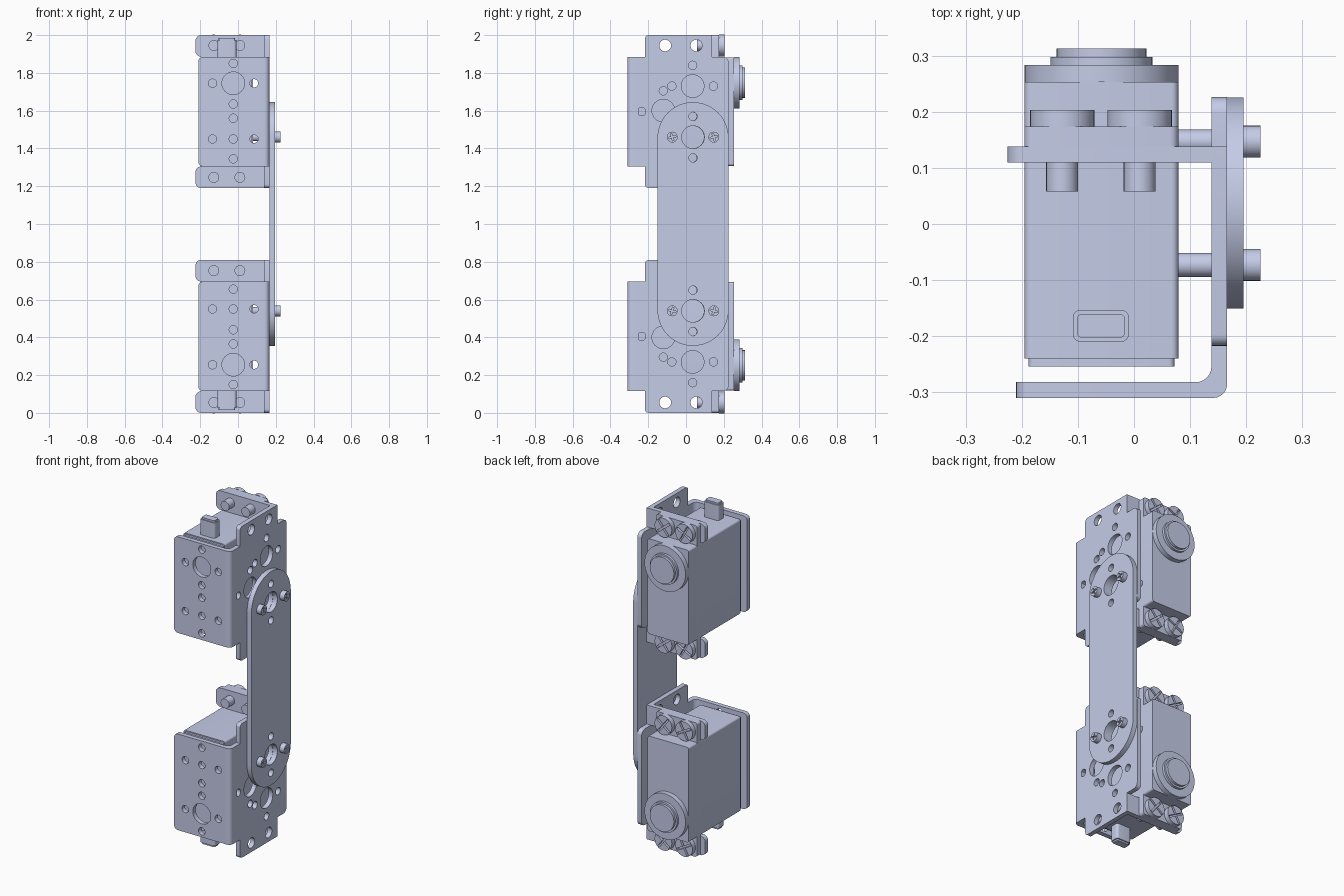
import bpy, bmesh, math
from mathutils import Vector, Matrix

if "Cube" in bpy.data.objects:
    bpy.data.objects.remove(bpy.data.objects["Cube"], do_unlink=True)

metal = bpy.data.materials.new("pale_lavender_grey")
COLOUR = (0.59, 0.64, 0.85, 1)
metal.diffuse_color = COLOUR
metal.use_nodes = True
metal.node_tree.nodes["Principled BSDF"].inputs["Base Color"].default_value = COLOUR

# Local (u, v, w) to world for each extrusion axis
AXES = {
    "x": Matrix(((0, 0, 1), (1, 0, 0), (0, 1, 0))).to_4x4(),
    "y": Matrix(((1, 0, 0), (0, 0, 1), (0, 1, 0))).to_4x4(),
    "z": Matrix.Identity(4),
}


def circle(u, v, r, n=32):
    return [(u + r * math.cos(2 * math.pi * i / n), v + r * math.sin(2 * math.pi * i / n))
            for i in range(n)]


def rounded(points, n=6):
    """Outline whose right-angled corners (u, v, r) become arcs."""
    out = []
    for i, p in enumerate(points):
        c = Vector(p[:2])
        if len(p) < 3:
            out.append(tuple(c))
            continue
        d1 = (Vector(points[i - 1][:2]) - c).normalized()
        d2 = (Vector(points[(i + 1) % len(points)][:2]) - c).normalized()
        for k in range(n + 1):
            t = math.pi / 2 * k / n
            out.append(tuple(c + p[2] * (d1 + d2 - d2 * math.cos(t) - d1 * math.sin(t))))
    return out


def rect(u0, u1, v0, v1, r=0.0):
    pts = [(u0, v0), (u1, v0), (u1, v1), (u0, v1)]
    return rounded([(u, v, r) for u, v in pts]) if r else pts


def cross(u, v, r, w, turn):
    """Plus-shaped outline for a screw recess."""
    pts = [(r, -w), (r, w), (w, w), (w, r), (-w, r), (-w, w),
           (-r, w), (-r, -w), (-w, -w), (-w, -r), (w, -r), (w, -w)]
    c, s = math.cos(turn), math.sin(turn)
    return [(u + a * c - b * s, v + a * s + b * c) for a, b in pts]


def extrude(bm, axis, outline, w0, w1, holes=()):
    """Add a solid plate with holes to bm."""
    part = bmesh.new()
    loops = [outline] + list(holes)
    layers = []
    for w in (w0, w1):
        rings = [[part.verts.new((u, v, w)) for u, v in loop] for loop in loops]
        edges = [part.edges.new((r[i - 1], r[i])) for r in rings for i in range(len(r))]
        bmesh.ops.triangle_fill(part, use_beauty=True, use_dissolve=False,
                                edges=edges, normal=(0, 0, 1))
        layers.append(rings)
    for low, high in zip(*layers):
        for i in range(len(low)):
            part.faces.new((low[i - 1], low[i], high[i], high[i - 1]))
    part.transform(AXES[axis])
    bmesh.ops.recalc_face_normals(part, faces=part.faces[:])
    tmp = bpy.data.meshes.new("tmp")
    part.to_mesh(tmp)
    part.free()
    bm.from_mesh(tmp)
    bpy.data.meshes.remove(tmp)


def add_object(name, bm):
    mesh = bpy.data.meshes.new(name)
    bm.to_mesh(mesh)
    mesh.materials.append(metal)
    ob = bpy.data.objects.new(name, mesh)
    bpy.context.collection.objects.link(ob)
    bpy.ops.object.select_all(action="DESELECT")
    ob.select_set(True)
    bpy.context.view_layer.objects.active = ob
    bpy.ops.object.shade_smooth_by_angle(angle=math.radians(35))


def pair(name, bm):
    """Upper part plus its copy mirrored about z = 1."""
    add_object("upper_" + name, bm)
    bm.transform(Matrix.Translation((0, 0, 2)) @ Matrix.Diagonal((1, 1, -1, 1)))
    bmesh.ops.reverse_faces(bm, faces=bm.faces[:])
    add_object("lower_" + name, bm)
    bm.free()


S, B = 0.022, 0.06          # small and big hole radii
LO, HI = 1.305, 1.885       # bracket and servo height range

# Bracket: front plate, bend, side plate and two rear flanges
bm = bmesh.new()
front_holes = [circle(-0.025, 1.745, B)]
for x, z in [(-0.025, 1.85), (-0.025, 1.635), (-0.135, 1.745), (0.085, 1.745), (-0.025, 1.56),
             (-0.135, 1.45), (-0.025, 1.45), (0.085, 1.45), (-0.025, 1.345)]:
    front_holes.append(circle(x, z, S, 20))
front = rounded([(-0.21, LO, 0.025), (0.11, LO), (0.11, HI), (-0.21, HI, 0.025)])
extrude(bm, "y", front, -0.31, -0.282, front_holes)

bend = rounded([(0.11, -0.31), (0.166, -0.31, 0.025), (0.166, -0.25), (0.138, -0.25),
                (0.138, -0.282, 0.028), (0.11, -0.282)])
extrude(bm, "z", bend, LO, HI)

side_holes = [circle(0.035, 1.73, B), circle(0.035, 1.46, B), circle(-0.12, 1.6, B)]
for y, z in [(0.035, 1.84), (-0.075, 1.73), (0.145, 1.73), (0.035, 1.62), (-0.235, 1.595),
             (-0.12, 1.705), (0.035, 1.57), (0.035, 1.35)]:
    side_holes.append(circle(y, z, S, 20))
for y in (-0.11, 0.055):
    for z in (1.945, 1.245):
        side_holes.append(circle(y, z, 0.031, 24))
side = rounded([(-0.25, LO), (-0.217, LO), (-0.217, 1.19, 0.02), (0.138, 1.19), (0.138, LO),
                (0.226, LO, 0.03), (0.226, HI, 0.03), (0.138, HI), (0.138, 2.0),
                (-0.217, 2.0, 0.02), (-0.217, HI), (-0.25, HI)])
extrude(bm, "x", side, 0.138, 0.166, side_holes)

for z0, z1 in ((HI, 2.0), (1.19, LO)):
    flange = rounded([(-0.225, z0, 0.03), (0.138, z0), (0.138, z1), (-0.225, z1, 0.03)])
    extrude(bm, "y", flange, 0.11, 0.138)
pair("bracket", bm)

# Servo case with softened front edges
bm = bmesh.new()
extrude(bm, "y", rect(-0.195, 0.079, LO + 0.003, HI - 0.003, 0.012), -0.24, 0.253)
extrude(bm, "y", rect(-0.188, 0.072, LO + 0.01, HI - 0.01, 0.01), -0.254, -0.24)
pair("servo_case", bm)

# Mounting ears
bm = bmesh.new()
extrude(bm, "y", rect(-0.195, 0.079, 1.19, 2.0, 0.015), 0.138, 0.174)
pair("mounting_ears", bm)

# Stepped output hub at the back
bm = bmesh.new()
for r, y0, y1 in ((0.137, 0.253, 0.283), (0.091, 0.283, 0.298), (0.08, 0.298, 0.313)):
    extrude(bm, "y", circle(-0.058, 1.748, r, 48), y0, y1)
pair("output_hub", bm)

# Cable lug on the servo end
bm = bmesh.new()
extrude(bm, "z", rect(-0.109, -0.009, -0.21, -0.153, 0.014), HI - 0.01, 1.975)
extrude(bm, "z", rect(-0.102, -0.016, -0.203, -0.16, 0.01), 1.975, 1.985)
pair("cable_lug", bm)

# Ear screws with crossed recesses
bm = bmesh.new()
for x in (-0.128, 0.01):
    for z in (1.945, 1.247):
        extrude(bm, "y", circle(x, z, 0.0285, 24), 0.058, 0.138)
        extrude(bm, "y", circle(x, z, 0.0575), 0.174, 0.188)
        extrude(bm, "y", circle(x, z, 0.0575), 0.188, 0.203,
                [cross(x, z, 0.052, 0.006, 0.5 if x < 0 else 0.9)])
pair("ear_screws", bm)

# Screws holding the link plate
bm = bmesh.new()
for y in (-0.073, 0.147):
    extrude(bm, "x", circle(y, 1.46, 0.0215, 20), 0.079, 0.2)
    extrude(bm, "x", circle(y, 1.46, 0.0285, 24), 0.195, 0.213)
    extrude(bm, "x", circle(y, 1.46, 0.0285, 24), 0.213, 0.225,
            [cross(y, 1.46, 0.02, 0.004, 0.3)])
pair("link_screws", bm)

# Link plate with round ends joining both brackets
R, YC = 0.188, 0.037
outline = []
for zc, start in ((1.457, 0.0), (0.543, math.pi)):
    for k in range(33):
        a = start + math.pi * k / 32
        outline.append((YC + R * math.cos(a), zc + R * math.sin(a)))
link_holes = []
for zc in (1.46, 0.54):
    link_holes.append(circle(YC, zc, B))
    link_holes += [circle(YC, zc + d, S, 20) for d in (-0.11, 0.11)]
bm = bmesh.new()
extrude(bm, "x", outline, 0.166, 0.195, link_holes)
add_object("link_plate", bm)
bm.free()
